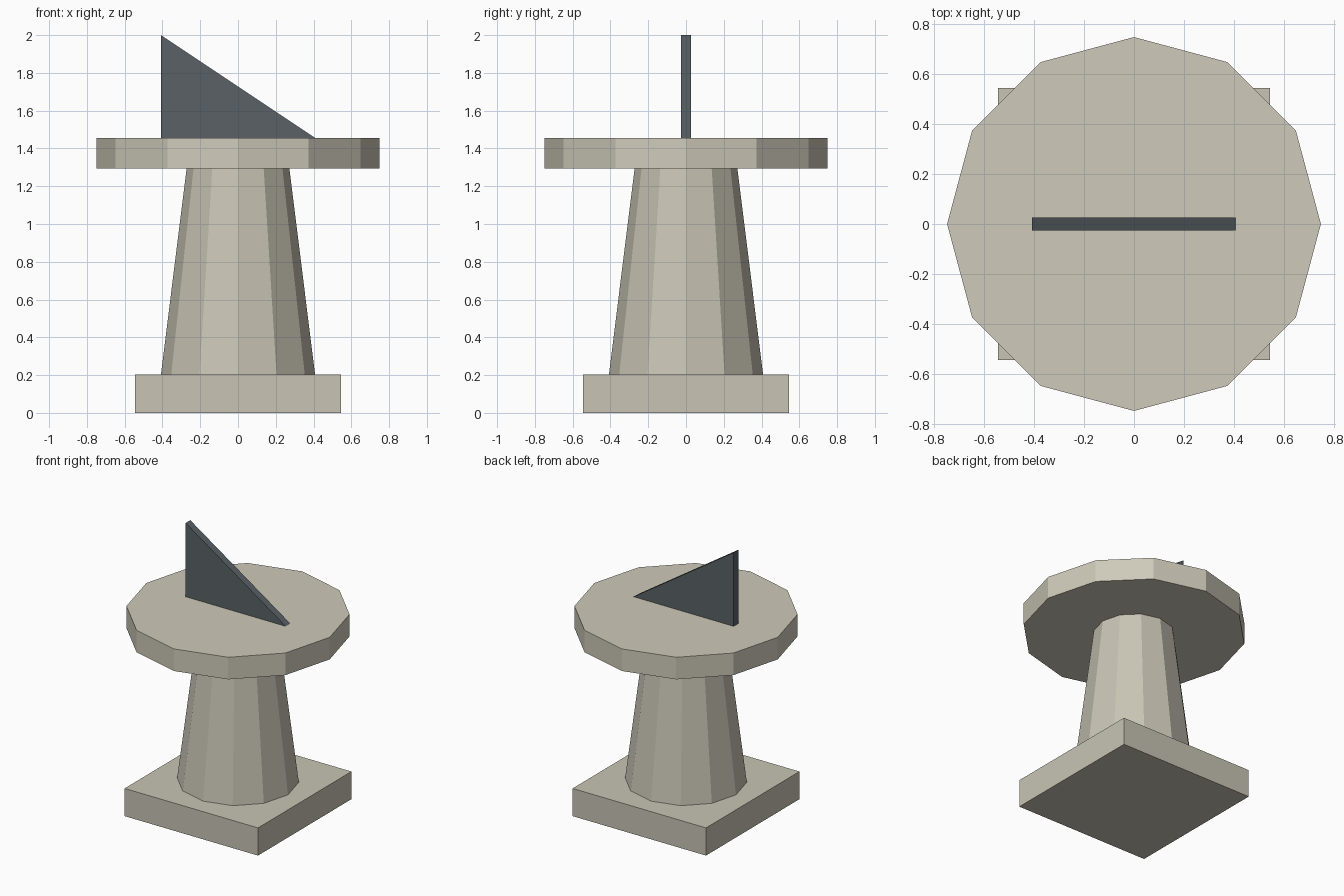
import bpy
import bmesh
from mathutils import Matrix

if "Cube" in bpy.data.objects:
    bpy.data.objects.remove(bpy.data.objects["Cube"])

SIDES = 12


def material(name, color):
    mat = bpy.data.materials.new(name)
    mat.diffuse_color = (*color, 1.0)
    mat.use_nodes = True
    mat.node_tree.nodes["Principled BSDF"].inputs["Base Color"].default_value = mat.diffuse_color
    return mat


def add_object(name, bm, mat):
    bmesh.ops.recalc_face_normals(bm, faces=bm.faces)
    mesh = bpy.data.meshes.new(name)
    bm.to_mesh(mesh)
    bm.free()
    mesh.materials.append(mat)
    obj = bpy.data.objects.new(name, mesh)
    bpy.context.collection.objects.link(obj)
    return obj


def box(name, size, z0, mat):
    bm = bmesh.new()
    bmesh.ops.create_cube(bm, size=1.0, matrix=Matrix.Translation((0, 0, z0 + size[2] / 2))
                          @ Matrix.Diagonal((*size, 1.0)))
    return add_object(name, bm, mat)


def drum(name, r_bottom, r_top, z0, z1, mat):
    bm = bmesh.new()
    bmesh.ops.create_cone(bm, cap_ends=True, segments=SIDES, radius1=r_bottom, radius2=r_top,
                          depth=z1 - z0, matrix=Matrix.Translation((0, 0, (z0 + z1) / 2)))
    return add_object(name, bm, mat)


def plate(name, profile, thickness, mat):
    # Extrude an x-z profile along y, centred on y = 0
    bm = bmesh.new()
    face = bm.faces.new([bm.verts.new((x, -thickness / 2, z)) for x, z in profile])
    ext = bmesh.ops.extrude_face_region(bm, geom=[face])
    verts = [v for v in ext["geom"] if isinstance(v, bmesh.types.BMVert)]
    bmesh.ops.translate(bm, verts=verts, vec=(0, thickness, 0))
    return add_object(name, bm, mat)


stone = material("stone", (0.58, 0.55, 0.46))
dial_stone = material("dial_stone", (0.62, 0.59, 0.49))
metal = material("dark_metal", (0.10, 0.12, 0.13))

# Square foot, tapered pedestal and dial slab
box("base", (1.088, 1.088, 0.204), 0.0, stone)
drum("pedestal", 0.408, 0.272, 0.204, 1.293, stone)
drum("dial_plate", 0.748, 0.748, 1.293, 1.456, dial_stone)

# Triangular shadow fin
plate("gnomon", [(-0.408, 1.456), (0.408, 1.456), (-0.408, 2.0)], 0.054, metal)
